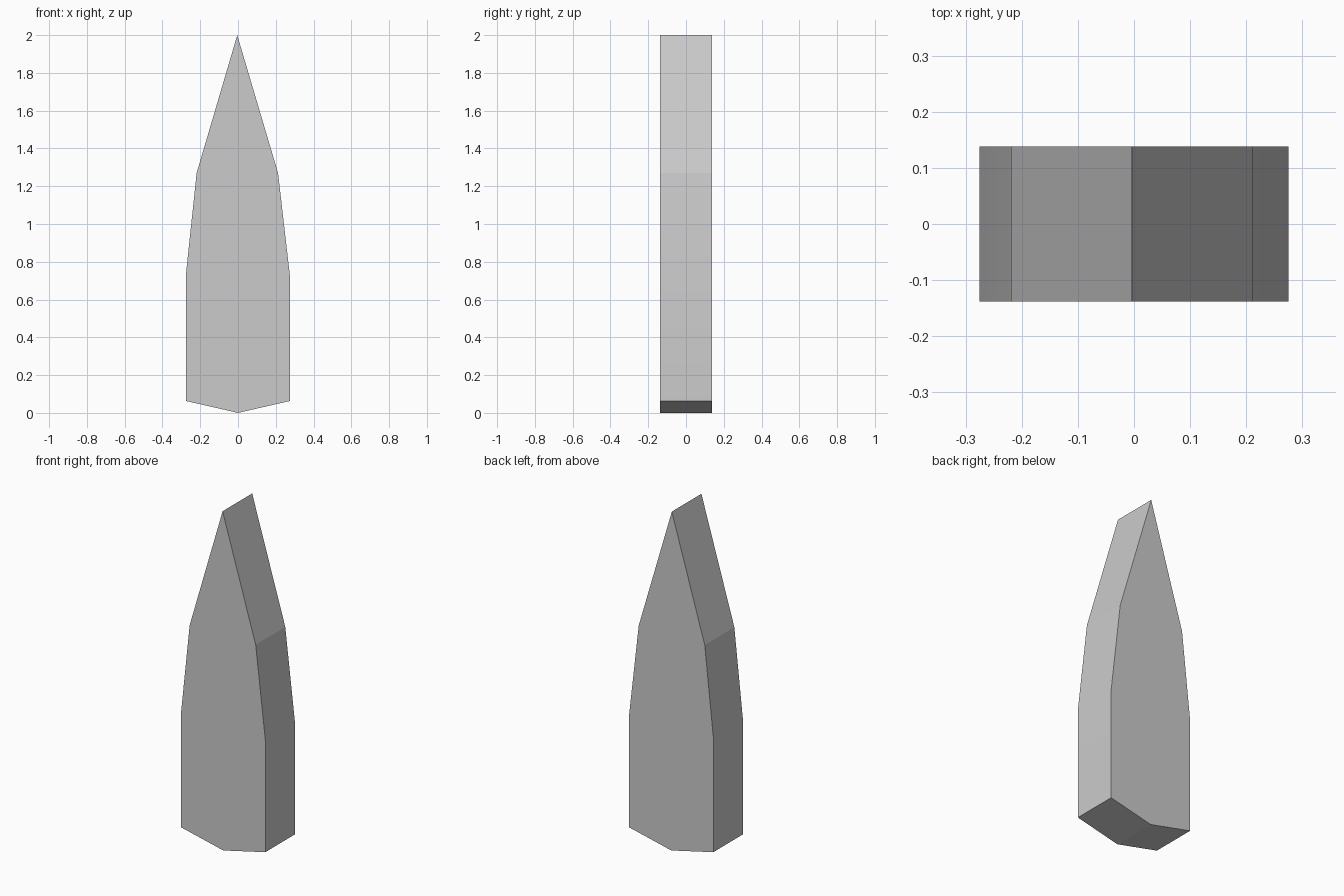
import bpy, bmesh, math

if "Cube" in bpy.data.objects:
    bpy.data.objects.remove(bpy.data.objects["Cube"])

# Pointed blade outline (x, z), seen from the front
OUTLINE = [(0, 0), (0.275, 0.063), (0.275, 0.725), (0.212, 1.27),
           (-0.004, 2.0), (-0.219, 1.27), (-0.275, 0.74), (-0.275, 0.063)]
HALF_DEPTH = 0.138

# Front face, extruded straight back
bm = bmesh.new()
front = bm.faces.new([bm.verts.new((x, -HALF_DEPTH, z)) for x, z in OUTLINE])
back = bmesh.ops.extrude_face_region(bm, geom=[front], use_keep_orig=True)
back_verts = [g for g in back["geom"] if isinstance(g, bmesh.types.BMVert)]
bmesh.ops.translate(bm, verts=back_verts, vec=(0, 2 * HALF_DEPTH, 0))
bmesh.ops.recalc_face_normals(bm, faces=bm.faces)
mesh = bpy.data.meshes.new("pointed_blade")
bm.to_mesh(mesh)
bm.free()

blade = bpy.data.objects.new("pointed_blade", mesh)
bpy.context.collection.objects.link(blade)

# Only the slight bend in each side is smooth
bpy.context.view_layer.objects.active = blade
blade.select_set(True)
bpy.ops.object.shade_smooth_by_angle(angle=math.radians(8))
